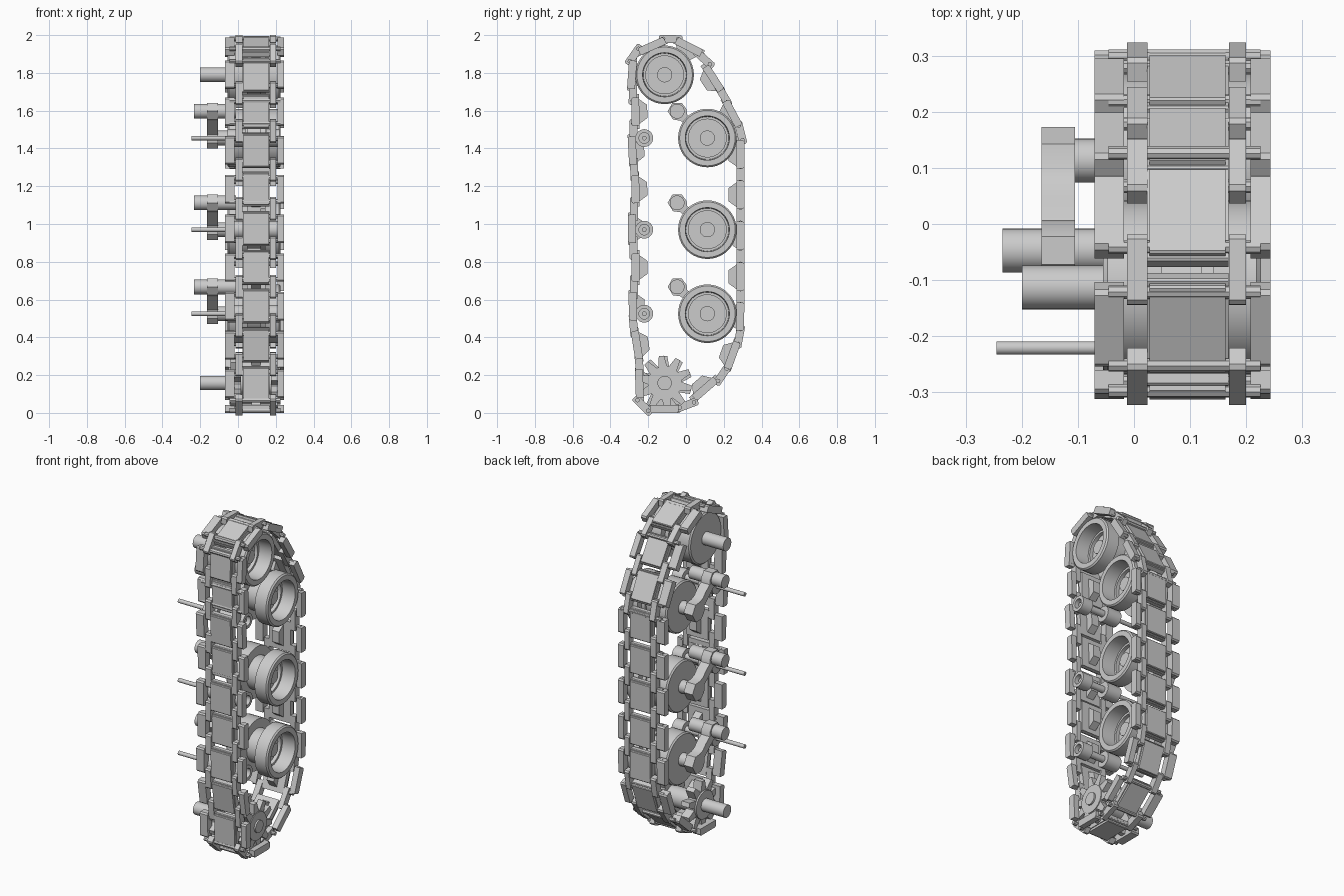
import bpy, bmesh
from math import sin, cos, pi, radians, atan2

if "Cube" in bpy.data.objects:
    bpy.data.objects.remove(bpy.data.objects["Cube"])


def finish(bm, name, angle=32):
    """Turn a bmesh into an object, smooth with sharp edges kept."""
    bmesh.ops.recalc_face_normals(bm, faces=bm.faces)
    for e in bm.edges:
        e.smooth = len(e.link_faces) == 2 and e.calc_face_angle(0) < radians(angle)
    for f in bm.faces:
        f.smooth = True
    me = bpy.data.meshes.new(name)
    bm.to_mesh(me)
    bm.free()
    return place(me, name)


def place(me, name, loc=(0, 0, 0), rot=0.0):
    ob = bpy.data.objects.new(name, me)
    bpy.context.collection.objects.link(ob)
    ob.location = loc
    ob.rotation_euler = (rot, 0, 0)
    return ob


def prism(bm, pts, x0, x1):
    """Extrude a (y, z) outline along x."""
    a = [bm.verts.new((x0, y, z)) for y, z in pts]
    b = [bm.verts.new((x1, y, z)) for y, z in pts]
    n = len(pts)
    bm.faces.new(a)
    bm.faces.new(b[::-1])
    for i in range(n):
        bm.faces.new((a[i], a[(i + 1) % n], b[(i + 1) % n], b[i]))


def lathe(bm, prof, seg=40):
    """Revolve a closed run of (x, r) points around the x axis."""
    rings = []
    for x, r in prof:
        if r == 0:
            rings.append([bm.verts.new((x, 0, 0))] * seg)
        else:
            rings.append([bm.verts.new((x, r * cos(2 * pi * k / seg), r * sin(2 * pi * k / seg)))
                          for k in range(seg)])
    for p, q in zip(rings, rings[1:]):
        for k in range(seg):
            vs = list(dict.fromkeys((p[k], p[(k + 1) % seg], q[(k + 1) % seg], q[k])))
            if len(vs) > 2:
                bm.faces.new(vs)


def plate(length, z0, z1, c=0.008):
    """Chamfered side outline of a track plate."""
    h = length / 2
    return [(-h, z0), (h, z0), (h, z1 - c), (h - c, z1), (-h + c, z1), (-h, z1 - c)]


T = 0.021  # half the track thickness

# track shoe: centre pad, end plates and guide horn
bm = bmesh.new()
prism(bm, plate(0.185, -T, 0.008, 0.004), 0.023, 0.168)
prism(bm, plate(0.17, 0.008, T, 0.004), 0.028, 0.163)
prism(bm, plate(0.15, -T, T), -0.07, -0.018)
prism(bm, plate(0.15, -T, T), 0.208, 0.243)
prism(bm, [(-0.065, -T), (0.065, -T), (0.035, -0.063), (-0.035, -0.063)], 0.072, 0.12)
shoe = finish(bm, "track_shoe")

# connector pair that bridges two shoes, with its pin ends
bm = bmesh.new()
for x0, x1 in ((-0.0125, 0.024), (0.169, 0.2)):
    prism(bm, plate(0.125, -T, T), x0, x1)
for s in (-0.04, 0.04):
    prism(bm, [(s + 0.012 * cos(k * pi / 4), 0.012 * sin(k * pi / 4)) for k in range(8)], -0.045, 0.225)
conn = finish(bm, "track_connector")

# shoe centres and travel angle, up the front, over the top, down the back
links = [(-0.247, 0.155, 92), (-0.26, 0.36, 99), (-0.282, 0.565, 91), (-0.268, 0.77, 90),
         (-0.286, 0.975, 90), (-0.268, 1.185, 91), (-0.284, 1.39, 93), (-0.268, 1.595, 91),
         (-0.286, 1.79, 86), (-0.18, 1.942, 24), (0.015, 1.938, -27), (0.145, 1.77, -57),
         (0.245, 1.585, -62), (0.288, 1.37, -90), (0.288, 1.155, -90), (0.288, 0.937, -90),
         (0.288, 0.72, -90), (0.287, 0.51, -91), (0.245, 0.305, -110), (0.1, 0.127, -139),
         (-0.115, T, 180)]
for i, (y, z, d) in enumerate(links):
    a = radians(d)
    y2, z2, d2 = links[(i + 1) % len(links)]
    b = radians(d2)
    if i == 0:
        shoe.location, shoe.rotation_euler = (0, y, z), (a, 0, 0)
    else:
        place(shoe.data, "track_shoe", (0, y, z), a)
    jy = (y + 0.098 * cos(a) + y2 - 0.098 * cos(b)) / 2
    jz = (z + 0.098 * sin(a) + z2 - 0.098 * sin(b)) / 2
    rot = atan2(sin(a) + sin(b), cos(a) + cos(b))
    pos = (0, jy, min(jz, 2 - T))
    if i == 0:
        conn.location, conn.rotation_euler = pos, (rot, 0, 0)
    else:
        place(conn.data, "track_connector", pos, rot)


def wheel(name, stub_x):
    """Cupped double wheel with a groove for the horns and an axle stub."""
    bm = bmesh.new()
    lathe(bm, [(stub_x, 0), (stub_x, 0.039), (-0.055, 0.039), (-0.055, 0.147), (-0.047, 0.155),
               (0.05, 0.155), (0.05, 0.1), (0.142, 0.1), (0.142, 0.155), (0.218, 0.155),
               (0.226, 0.147), (0.226, 0.117), (0.12, 0.112), (0.12, 0.04), (0.165, 0.04), (0.165, 0)])
    return finish(bm, name)


# idler wheel at the top
wheel("idler_wheel", -0.2).location = (0, -0.113, 1.79)

# road wheels, swing arms and return rollers
WY, PY, PZ = 0.113, -0.047, 0.142
road = wheel("road_wheel", -0.11)
bm = bmesh.new()
arm_pts = [(PY - 0.05, PZ), (PY - 0.022, PZ - 0.044), (PY + 0.018, PZ - 0.05), (0.02, 0.05),
           (0.055, 0.02), (0.06, -0.025), (0.088, -0.054), (0.14, -0.054), (0.173, 0),
           (0.143, 0.052), (0.098, 0.056), (0.07, 0.068), (0.045, 0.095), (0.006, 0.125),
           (PY + 0.05, PZ + 0.01), (PY + 0.025, PZ + 0.044), (PY - 0.025, PZ + 0.044)]
prism(bm, arm_pts, -0.165, -0.105)
arm = finish(bm, "swing_arm")
bm = bmesh.new()
lathe(bm, [(-0.234, 0), (-0.234, 0.039), (-0.01, 0.039), (-0.01, 0)], 24)
pivot = finish(bm, "arm_pivot")
bm = bmesh.new()
lathe(bm, [(-0.245, 0), (-0.245, 0.012), (-0.055, 0.012), (-0.055, 0.047), (0.04, 0.047),
           (0.04, 0.02), (0.15, 0.02), (0.15, 0.047), (0.22, 0.047), (0.22, 0.028),
           (0.17, 0.028), (0.17, 0.012), (0.205, 0.012), (0.205, 0)], 24)
roller = finish(bm, "return_roller")
for i, z in enumerate((0.525, 0.97, 1.455)):
    for ob, y, dz in ((road, WY, 0), (arm, 0, 0), (pivot, PY, PZ), (roller, -0.221, 0)):
        if i == 0:
            ob.location = (0, y, z)
        else:
            place(ob.data, ob.name.split(".")[0], (0, y, z + dz))
pivot.location.z += PZ

# drive sprocket: axle with two toothed rings
bm = bmesh.new()
lathe(bm, [(-0.2, 0), (-0.2, 0.038), (-0.05, 0.038), (-0.05, 0.085), (0.0, 0.085), (0.01, 0.06),
           (0.18, 0.06), (0.19, 0.085), (0.215, 0.085), (0.215, 0.038), (0.225, 0.038), (0.225, 0)], 24)
for x0, x1, turn in ((-0.04, 0.015, 0.0), (0.175, 0.21, 0.12)):
    ring = []
    for k in range(10):
        for off, r in ((-0.28, 0.09), (-0.1, 0.145), (0.1, 0.145), (0.28, 0.09)):
            t = 2 * pi * k / 10 + off * 0.95 + turn + pi / 10
            ring.append((r * cos(t), r * sin(t)))
    prism(bm, ring, x0, x1)
finish(bm, "drive_sprocket").location = (0, -0.113, 0.158)
